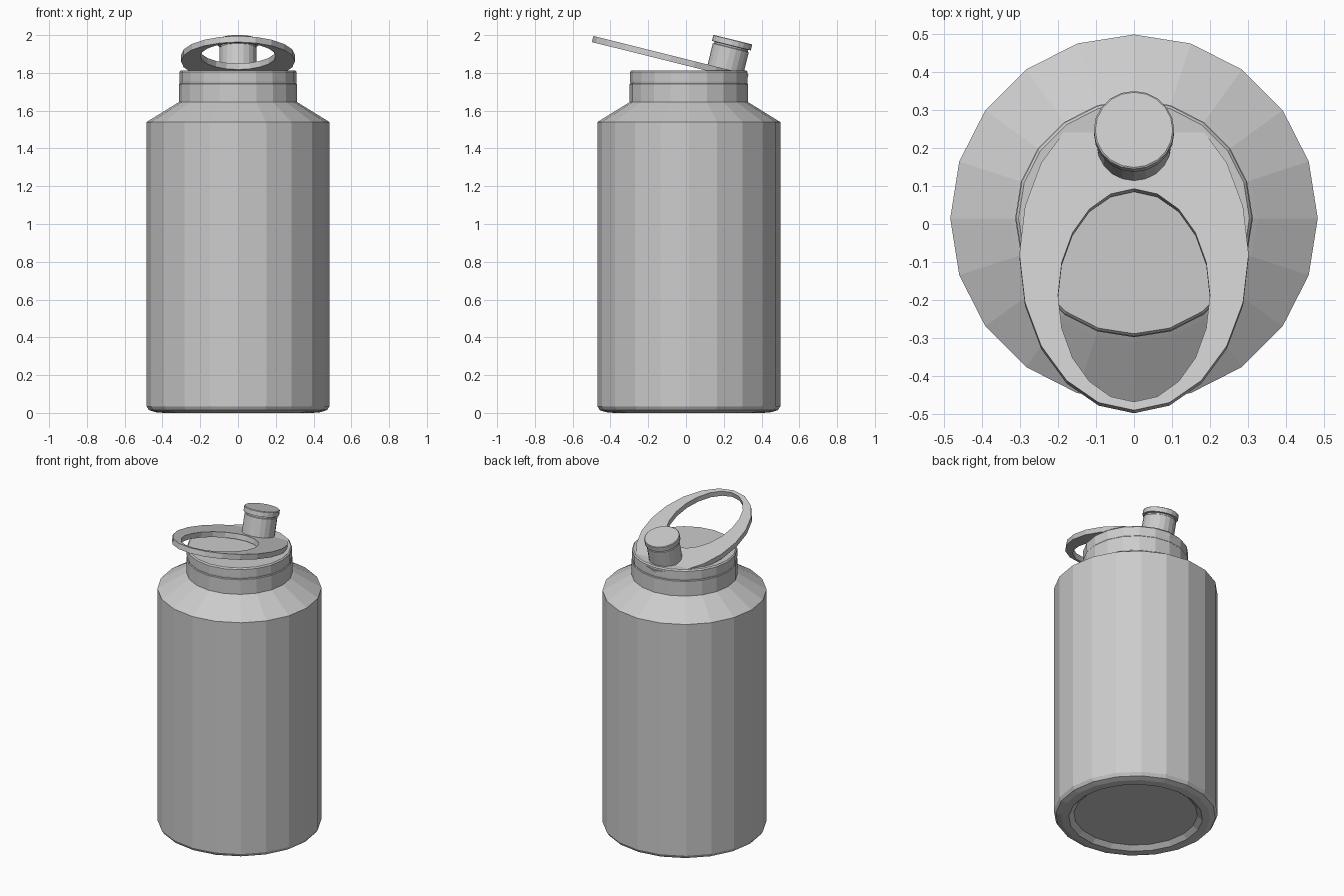
import bpy, bmesh
from math import sin, cos, tau, radians

if "Cube" in bpy.data.objects:
    bpy.data.objects.remove(bpy.data.objects["Cube"])

SIDES = 20
TILT = radians(-14)
AXIS_Y = 0.015


def loop(bm, rx, ry, z, cy=0.0):
    # 20-sided elliptical ring with a vertex on each axis
    return [bm.verts.new((rx * cos(tau * i / SIDES), cy + ry * sin(tau * i / SIDES), z))
            for i in range(SIDES)]


def bridge(bm, a, b):
    for i in range(SIDES):
        j = (i + 1) % SIDES
        bm.faces.new((a[i], a[j], b[j], b[i]))


def finish(bm, name, location, tilt=0.0):
    bmesh.ops.recalc_face_normals(bm, faces=bm.faces)
    mesh = bpy.data.meshes.new(name)
    bm.to_mesh(mesh)
    bm.free()
    obj = bpy.data.objects.new(name, mesh)
    obj.location = location
    obj.rotation_euler.x = tilt
    bpy.context.collection.objects.link(obj)
    return obj


def lathe(name, profile, location, tilt=0.0):
    # Closed turned solid from (radius, height) points
    bm = bmesh.new()
    loops = [loop(bm, r, r, z) for r, z in profile]
    for a, b in zip(loops, loops[1:]):
        bridge(bm, a, b)
    bm.faces.new(loops[0])
    bm.faces.new(loops[-1])
    return finish(bm, name, location, tilt)


# Bottle body with recessed base, sloping shoulder and neck
lathe("bottle_body", [
    (0.345, 0.025), (0.365, 0.025), (0.395, 0.0), (0.44, 0.004), (0.472, 0.015),
    (0.484, 0.035), (0.484, 1.54), (0.325, 1.638), (0.313, 1.645), (0.313, 1.74),
    (0.305, 1.75)], (0, AXIS_Y, 0))

# Lid on the neck
lathe("lid", [(0.305, 1.72), (0.311, 1.755), (0.311, 1.805), (0.304, 1.813)],
      (0, AXIS_Y, 0))

# Tilted carry loop: oval plate with an off-centre oval hole
bm = bmesh.new()
top_out, low_out = (loop(bm, 0.302, 0.423, z) for z in (0, -0.033))
top_in, low_in = (loop(bm, 0.20, 0.289, z, -0.111) for z in (0, -0.033))
for a, b in ((top_out, low_out), (top_in, low_in), (top_out, top_in), (low_out, low_in)):
    bridge(bm, a, b)
finish(bm, "carry_loop", (0, -0.08, 1.893), TILT)

# Drinking spout with grooved cap, perpendicular to the carry loop
lathe("spout", [
    (0.098, -0.18), (0.098, -0.045), (0.092, -0.042), (0.092, -0.034),
    (0.106, -0.032), (0.106, -0.003), (0.102, 0.0)], (0, 0.248, 1.976), TILT)
